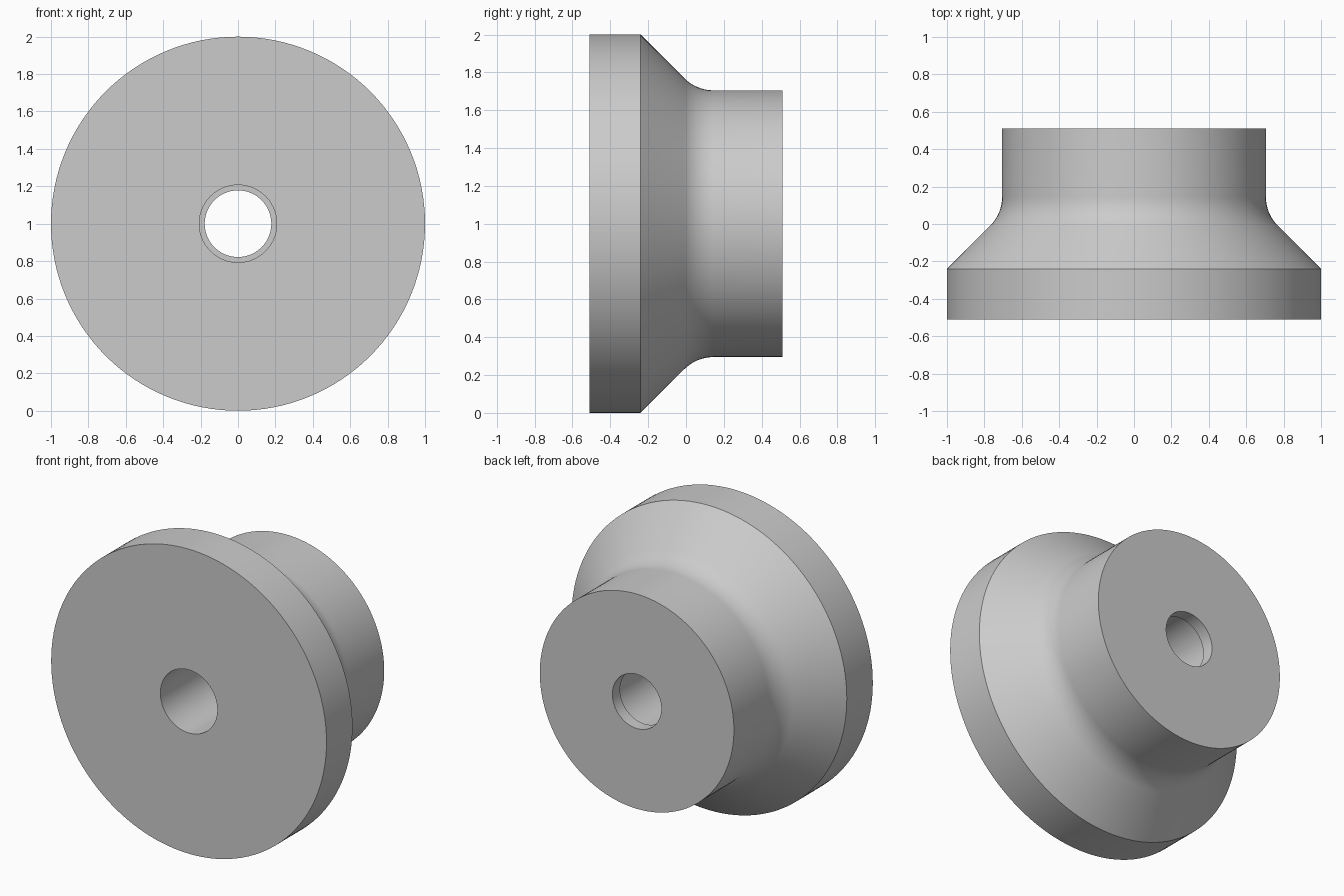
import bpy, bmesh
from math import radians, sin, cos, tan, pi

cube = bpy.data.objects.get("Cube")
if cube:
    bpy.data.objects.remove(cube)

SEGMENTS = 128
HALF = 0.51          # half the length along y
RIM_Y = -0.24        # back edge of the wide rim
HUB_R = 0.705
FILLET_R = 0.22

# Plain grey material
grey = bpy.data.materials.new("plain grey")
grey.use_nodes = True
colour = (0.6, 0.6, 0.6, 1)
grey.diffuse_color = colour
grey.node_tree.nodes["Principled BSDF"].inputs["Base Color"].default_value = colour

# Fillet between the 45 degree cone and the hub, as (radius, y)
corner_y = RIM_Y + 1 - HUB_R
end_y = corner_y + FILLET_R * tan(pi / 8)
fillet = []
for i in range(11):
    a = pi / 4 * (1 - i / 10)
    fillet.append((HUB_R + FILLET_R * (1 - cos(a)), end_y - FILLET_R * sin(a)))

# Closed cross-section: wide face, rim, cone, hub, then the stepped bore
profile = [(0.207, -HALF), (1, -HALF), (1, RIM_Y), *fillet,
           (HUB_R, HALF), (0.178, HALF), (0.178, 0.43), (0.207, 0.43)]

# Revolve the section around the y axis
bm = bmesh.new()
verts = [bm.verts.new((r, y, 1)) for r, y in profile]
edges = [bm.edges.new((v, verts[i - 1])) for i, v in enumerate(verts)]
bmesh.ops.spin(bm, geom=verts + edges, cent=(0, 0, 1), axis=(0, 1, 0),
               angle=2 * pi, steps=SEGMENTS, use_merge=True)
bmesh.ops.remove_doubles(bm, verts=bm.verts[:], dist=0.0001)
bmesh.ops.recalc_face_normals(bm, faces=bm.faces[:])
mesh = bpy.data.meshes.new("flanged_hub")
bm.to_mesh(mesh)
bm.free()
mesh.materials.append(grey)
hub = bpy.data.objects.new("flanged_hub", mesh)
bpy.context.collection.objects.link(hub)

# Smooth curved walls, sharp rims
bpy.context.view_layer.objects.active = hub
hub.select_set(True)
bpy.ops.object.shade_smooth_by_angle(angle=radians(30))
